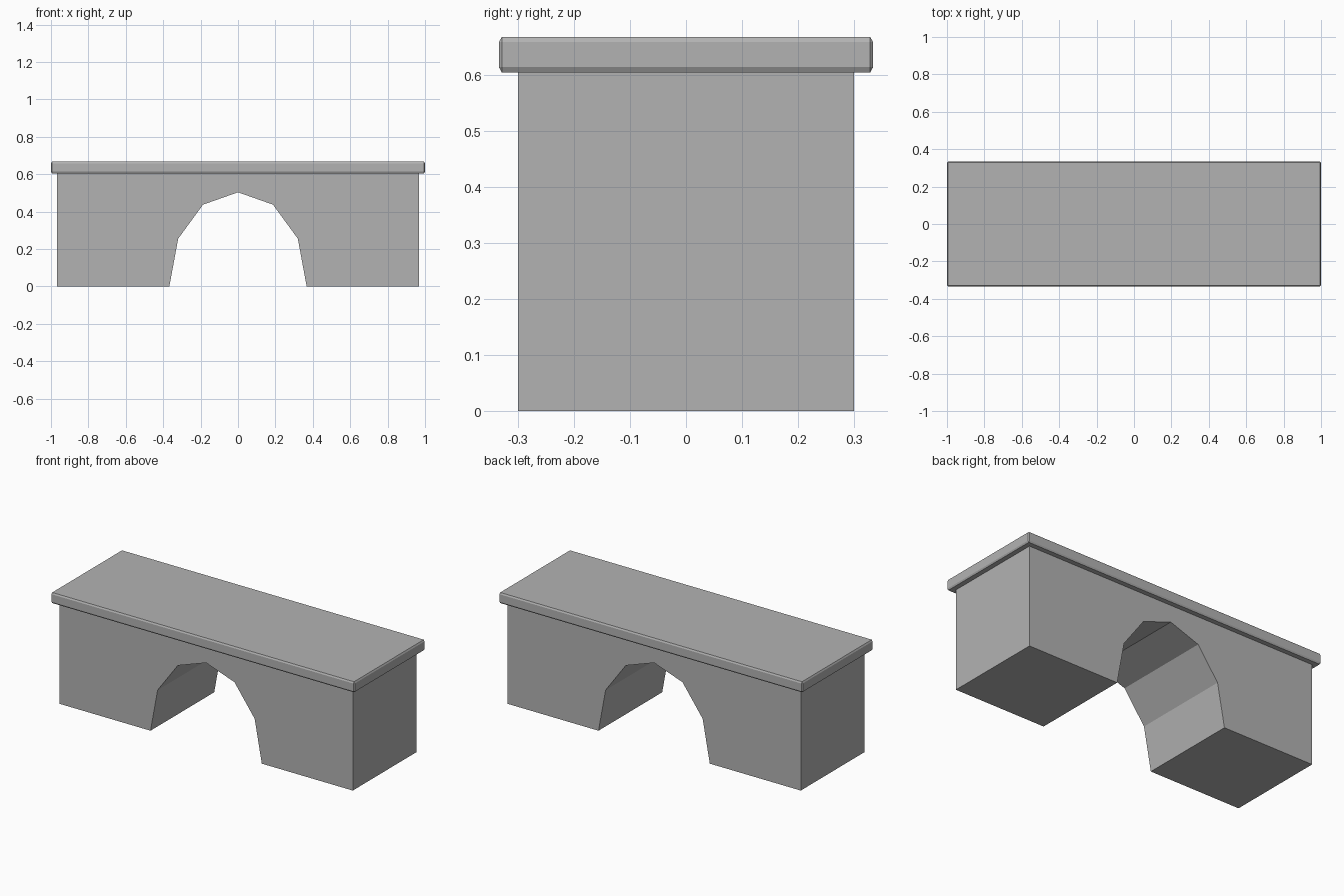
import bpy, bmesh

cube = bpy.data.objects.get("Cube")
if cube:
    bpy.data.objects.remove(cube, do_unlink=True)

stone = bpy.data.materials.new("grey_stone")
stone.use_nodes = True
grey = (0.45, 0.45, 0.45, 1)
stone.diffuse_color = grey
stone.node_tree.nodes["Principled BSDF"].inputs["Base Color"].default_value = grey


def add_object(name, bm):
    bmesh.ops.recalc_face_normals(bm, faces=bm.faces)
    mesh = bpy.data.meshes.new(name)
    bm.to_mesh(mesh)
    bm.free()
    mesh.materials.append(stone)
    obj = bpy.data.objects.new(name, mesh)
    bpy.context.collection.objects.link(obj)
    return obj


# Base: arched front profile extruded through the depth
half = [(0.967, 0.605), (0.967, 0), (0.367, 0), (0.32, 0.255), (0.187, 0.437)]
profile = half + [(0, 0.503)] + [(-x, z) for x, z in reversed(half)]
depth = 0.6
bm = bmesh.new()
face = bm.faces.new([bm.verts.new((x, -depth / 2, z)) for x, z in profile])
solid = bmesh.ops.extrude_face_region(bm, geom=[face])
bmesh.ops.translate(bm, vec=(0, depth, 0),
                    verts=[v for v in solid["geom"] if isinstance(v, bmesh.types.BMVert)])
add_object("arched_base", bm)

# Top slab: bevelled box, stretched upward so its chamfers are steep
stretch = 1.8
bm = bmesh.new()
bmesh.ops.create_cube(bm, size=1)
bmesh.ops.scale(bm, vec=(2, 0.667, 0.063 / stretch), verts=bm.verts)
bmesh.ops.bevel(bm, geom=bm.edges[:], offset=0.005, segments=1, affect='EDGES')
bmesh.ops.scale(bm, vec=(1, 1, stretch), verts=bm.verts)
bmesh.ops.translate(bm, vec=(0, 0, 0.6355), verts=bm.verts)
add_object("top_slab", bm)
